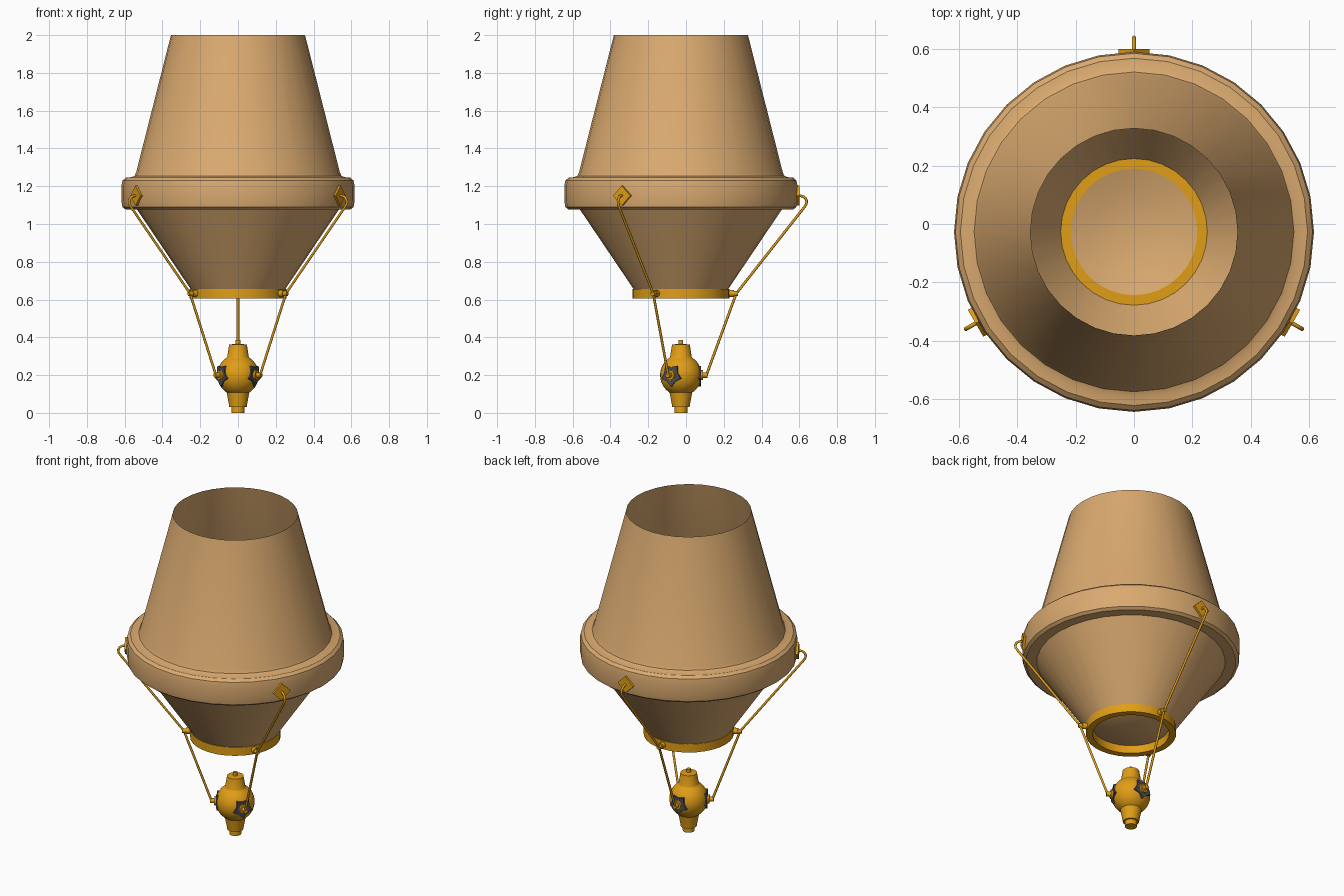
import bpy, bmesh, math
from mathutils import Vector, Matrix

if "Cube" in bpy.data.objects:
    bpy.data.objects.remove(bpy.data.objects["Cube"])

CY = -0.027                       # y of the main axis
ANGLES = [90, -30, -150]          # three rigging directions


def material(name, rgb):
    m = bpy.data.materials.new(name)
    m.diffuse_color = (*rgb, 1)
    m.use_nodes = True
    m.node_tree.nodes["Principled BSDF"].inputs["Base Color"].default_value = m.diffuse_color
    return m


TAN = material("tan fabric", (0.70, 0.40, 0.16))
GOLD = material("golden metal", (0.75, 0.34, 0.008))
SLATE = material("dark slate", (0.06, 0.07, 0.10))


def finish(bm, name, mat, smooth=True, angle=35):
    me = bpy.data.meshes.new(name)
    bm.to_mesh(me)
    bm.free()
    ob = bpy.data.objects.new(name, me)
    bpy.context.collection.objects.link(ob)
    me.materials.append(mat)
    if smooth:
        bpy.ops.object.select_all(action='DESELECT')
        ob.select_set(True)
        bpy.context.view_layer.objects.active = ob
        bpy.ops.object.shade_smooth_by_angle(angle=math.radians(angle))
    return ob


def lathe(name, prof, mat, n=32, closed=False, angle=35):
    """Spin (radius, z) points, listed bottom to top, around the main axis."""
    bm = bmesh.new()
    rings = []
    for r, z in prof:
        if r == 0:
            rings.append([bm.verts.new((0, CY, z))] * n)
        else:
            rings.append([bm.verts.new((r * math.cos(2 * math.pi * i / n),
                                        CY + r * math.sin(2 * math.pi * i / n), z))
                          for i in range(n)])
    pairs = list(zip(rings, rings[1:]))
    if closed:
        pairs.append((rings[-1], rings[0]))
    for a, b in pairs:
        for i in range(n):
            j = (i + 1) % n
            vs = list(dict.fromkeys([a[i], a[j], b[j], b[i]]))
            bm.faces.new(vs)
    return finish(bm, name, mat, angle=angle)


def radial(deg, r, z):
    a = math.radians(deg)
    return Vector((r * math.cos(a), CY + r * math.sin(a), z))


def radial_prism(name, deg, outline, r0, r1, z, mat, smooth=False):
    """Extrude a (side, up) outline outwards along a radial direction."""
    a = math.radians(deg)
    side = Vector((-math.sin(a), math.cos(a), 0))
    up = Vector((0, 0, 1))
    bm = bmesh.new()
    lo, hi = [[bm.verts.new(radial(deg, r, z) + side * s + up * u) for s, u in outline]
              for r in (r0, r1)]
    n = len(outline)
    bm.faces.new(hi)
    bm.faces.new(lo[::-1])
    for i in range(n):
        j = (i + 1) % n
        bm.faces.new([lo[i], lo[j], hi[j], hi[i]])
    return finish(bm, name, mat, smooth)


def polygon(n, r, r2=None):
    return [((r if i % 2 == 0 or r2 is None else r2) * math.sin(2 * math.pi * i / n),
             -(r if i % 2 == 0 or r2 is None else r2) * math.cos(2 * math.pi * i / n))
            for i in range(n)]


def rod(name, pts, radius, mat):
    cu = bpy.data.curves.new(name, 'CURVE')
    cu.dimensions = '3D'
    cu.bevel_depth = radius
    cu.bevel_resolution = 2
    cu.use_fill_caps = True
    sp = cu.splines.new('POLY')
    sp.points.add(len(pts) - 1)
    for p, q in zip(sp.points, pts):
        p.co = (*q, 1)
    cu.materials.append(mat)
    ob = bpy.data.objects.new(name, cu)
    bpy.context.collection.objects.link(ob)


# fabric shell with rolled middle band, open at the top
lathe("shell", [(0.25, 0.655), (0.535, 1.077), (0.595, 1.077), (0.612, 1.09), (0.617, 1.12),
                (0.617, 1.205), (0.612, 1.23), (0.595, 1.245), (0.565, 1.248),
                (0.548, 1.255), (0.539, 1.275), (0.355, 2.0)], TAN)

# metal mouth ring and the shallow bowl closing it
lathe("mouth_ring", [(0.217, 0.605), (0.256, 0.605), (0.256, 0.657), (0.217, 0.657)],
      GOLD, closed=True)
lathe("mouth_bowl", [(0, 0.615), (0.07, 0.619), (0.14, 0.631), (0.218, 0.655)], TAN)

# hanging burner: foot, tapered neck, ball, upper neck, nub
ball = [(0.11 * math.cos(math.radians(t)), 0.2 + 0.11 * math.sin(math.radians(t)))
        for t in range(-57, 58, 6)]
lathe("burner", [(0, 0), (0.034, 0), (0.034, 0.03), (0.046, 0.03), (0.048, 0.045)] + ball +
      [(0.057, 0.298), (0.047, 0.362), (0.012, 0.365), (0.012, 0.386), (0, 0.386)],
      GOLD, angle=30)

for k, d in enumerate(ANGLES, 1):
    # dark star collar and knob on the ball
    radial_prism(f"star_collar_{k}", d, polygon(10, 0.06, 0.043), 0.082, 0.106, 0.2, SLATE)
    radial_prism(f"ball_knob_{k}", d, polygon(16, 0.026), 0.09, 0.118, 0.2, GOLD, True)
    radial_prism(f"ball_pin_{k}", d, polygon(12, 0.014), 0.11, 0.142, 0.2, GOLD, True)
    # clip on the mouth ring
    radial_prism(f"ring_clip_{k}", d, polygon(12, 0.018), 0.245, 0.28, 0.632, GOLD, True)
    radial_prism(f"ring_pin_{k}", d, polygon(12, 0.013), 0.27, 0.302, 0.632, GOLD, True)
    # diamond plate on the band
    radial_prism(f"band_plate_{k}", d, polygon(4, 0.053), 0.605, 0.627, 1.15, GOLD)
    # bent support rod
    rod(f"support_rod_{k}", [radial(d, r, z) for r, z in
                             [(0.135, 0.2), (0.293, 0.632), (0.65, 1.085), (0.664, 1.105),
                              (0.666, 1.122), (0.658, 1.138), (0.645, 1.147), (0.615, 1.152)]],
        0.007, GOLD)
